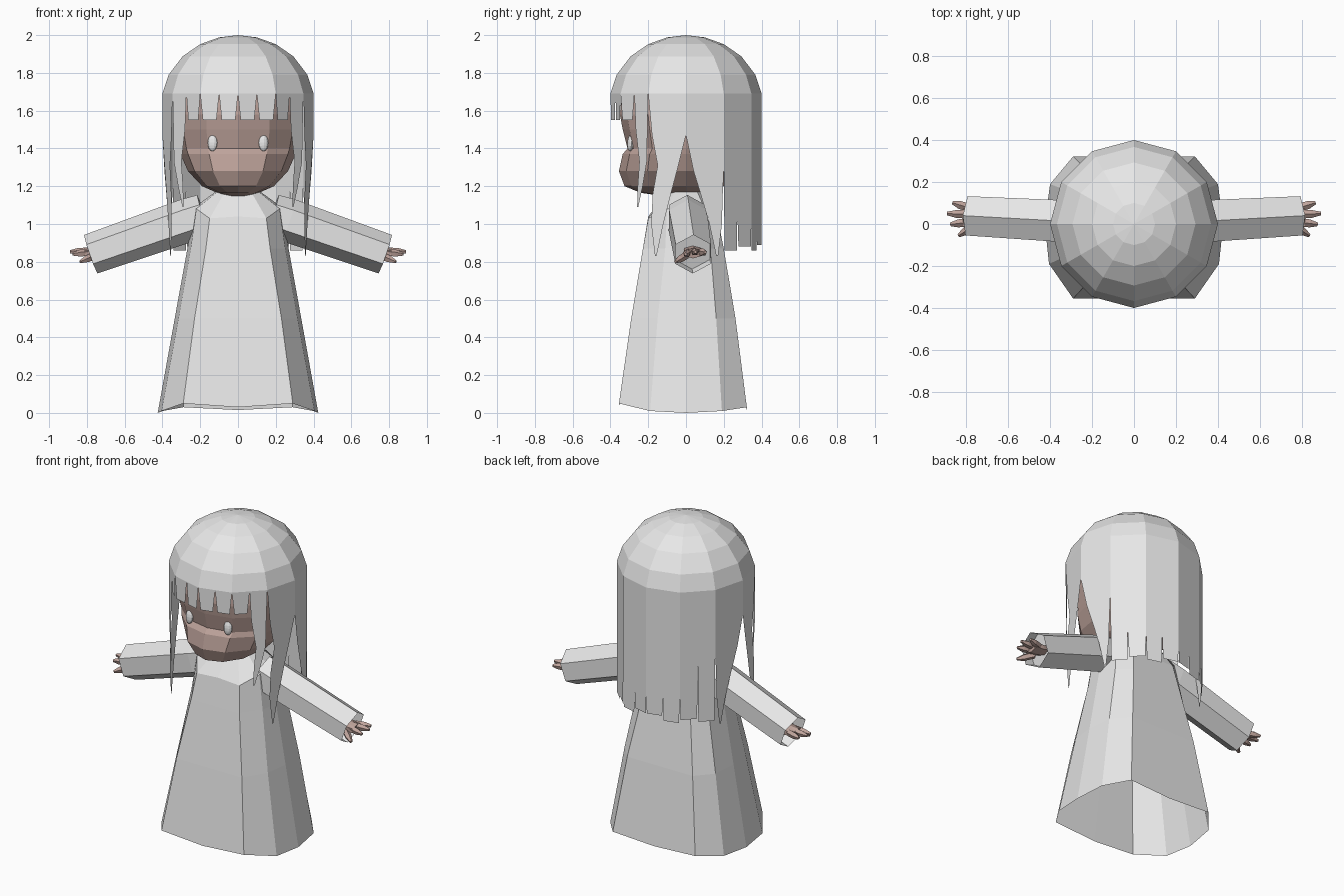
import bpy, bmesh, math
from mathutils import Vector

if "Cube" in bpy.data.objects:
    bpy.data.objects.remove(bpy.data.objects["Cube"])


def material(name, rgb):
    m = bpy.data.materials.new(name)
    m.diffuse_color = (*rgb, 1)
    m.use_nodes = True
    m.node_tree.nodes["Principled BSDF"].inputs["Base Color"].default_value = m.diffuse_color
    return m


CLOTH = material("pale_grey", (0.8, 0.8, 0.8))
SKIN = material("skin", (0.52, 0.37, 0.33))


def make(name, bm, mat, mirror=False, normals=True):
    bmesh.ops.remove_doubles(bm, verts=bm.verts, dist=0.0005)
    if normals:
        bmesh.ops.recalc_face_normals(bm, faces=bm.faces)
    me = bpy.data.meshes.new(name)
    bm.to_mesh(me)
    bm.free()
    me.materials.append(mat)
    ob = bpy.data.objects.new(name, me)
    bpy.context.collection.objects.link(ob)
    if mirror:
        mod = ob.modifiers.new("mirror", 'MIRROR')
        mod.use_clip = True
        mod.merge_threshold = 0.0005
    return ob


def loft(bm, rings, closed=True, cap_start=False, cap_end=False):
    """Skin a list of point rings with quads."""
    vs = [[bm.verts.new(p) for p in r] for r in rings]
    n = len(rings[0])
    for a, b in zip(vs, vs[1:]):
        for i in range(n if closed else n - 1):
            j = (i + 1) % n
            bm.faces.new((a[i], a[j], b[j], b[i]))
    if cap_start:
        bm.faces.new(vs[0][::-1])
    if cap_end:
        bm.faces.new(vs[-1])


def tube(bm, stations, sides, flat=1.0):
    """Tapered prism through (point, radius) stations, a corner pointing up."""
    d = (Vector(stations[-1][0]) - Vector(stations[0][0])).normalized()
    u = Vector((0, 0, 1)).cross(d).normalized()
    v = d.cross(u)
    rings = []
    for p, r in stations:
        ring = []
        for i in range(sides):
            a = math.pi / 2 + math.tau * i / sides
            ring.append(Vector(p) + u * r * math.cos(a) + v * r * flat * math.sin(a))
        rings.append(ring)
    loft(bm, rings, cap_start=True, cap_end=True)


# Head: twelve-sided, flattened face with a pushed-out muzzle
head_rings = []
for z, rx, front, back in [
        (1.14, 0.04, 0.07, 0.04), (1.165, 0.11, 0.24, 0.12), (1.20, 0.19, 0.325, 0.2),
        (1.28, 0.265, 0.355, 0.27), (1.37, 0.305, 0.335, 0.3), (1.40, 0.315, 0.31, 0.3),
        (1.50, 0.335, 0.335, 0.31), (1.58, 0.335, 0.35, 0.31), (1.69, 0.32, 0.34, 0.31),
        (1.82, 0.22, 0.22, 0.22)]:
    ring = []
    for i in range(12):
        a = math.tau * i / 12
        c = math.cos(a)
        y = -front * c ** 0.8 if c > 1e-6 else back * -min(c, 0)
        ring.append((rx * math.sin(a), y, z))
    head_rings.append(ring)
bm = bmesh.new()
loft(bm, head_rings, cap_start=True, cap_end=True)
make("head", bm, SKIN)

# Eyes
for side, label in ((1, "right"), (-1, "left")):
    bpy.ops.mesh.primitive_uv_sphere_add(segments=12, ring_count=8, radius=1,
                                         location=(0.135 * side, -0.293, 1.43),
                                         rotation=(-0.1, 0, 0.2 * side))
    eye = bpy.context.object
    eye.name = label + "_eye"
    eye.scale = (0.026, 0.018, 0.045)
    eye.data.materials.append(CLOTH)

# Hair cap: twelve-sided dome
bm = bmesh.new()
dome = [(0.4, 1.69), (0.367, 1.79), (0.293, 1.888), (0.2, 1.952), (0.1, 1.988), (0.0, 2.0)]
loft(bm, [[(r * math.sin(math.tau * i / 12), -r * math.cos(math.tau * i / 12), z)
           for i in range(12)] for r, z in dome])
make("hair_cap", bm, CLOTH)


# Hair strands hang on the twelve-sided cylinder; t counts sides from the front
def on_hair(t, z):
    k = min(math.floor(t + 1e-6), 5)
    p, q = [Vector((0.4 * math.sin(math.radians(30 * s)),
                    -0.4 * math.cos(math.radians(30 * s)), z)) for s in (k, k + 1)]
    return p.lerp(q, t - k)


def strand(bm, side, rows):
    loft(bm, [[on_hair(side + a, z), on_hair(side + b, z)] for a, b, z in rows], closed=False)


bm = bmesh.new()
for k in range(3):
    a = k % 2 * 0.5
    strand(bm, k // 2, [(a, a + 0.5, 1.69), (a + 0.07, a + 0.43, 1.55)])
make("fringe", bm, CLOTH, True)

bm = bmesh.new()
strand(bm, 1, [(0.5, 1, 1.69), (0.55, 0.97, 1.5), (0.68, 0.95, 1.33), (0.62, 0.8, 1.2),
               (0.6, 0.64, 1.09)])
strand(bm, 2, [(0, 1, 1.69), (0.1, 1, 1.47), (0.25, 0.8, 1.31), (0.12, 0.6, 1.16),
               (0.08, 0.4, 1.0), (0.18, 0.22, 0.83)])
strand(bm, 3, [(0, 1, 1.69), (0, 1, 1.47), (0.2, 1, 1.28), (0.4, 0.97, 1.15),
               (0.62, 0.95, 1.0), (0.8, 0.85, 0.83)])
make("side_locks", bm, CLOTH, True)

bm = bmesh.new()
for k, (slit, low) in enumerate([(1.28, 0.86), (1.02, 0.88), (1.05, 0.86), (1.0, 0.89)]):
    a = k % 2 * 0.5
    strand(bm, 4 + k // 2, [(a, a + 0.5, 1.69), (a, a + 0.5, slit),
                            (a + 0.03, a + 0.48, low)])
make("back_hair", bm, CLOTH, True)

# Dress: right half lofted from hem to collar, open underneath
bm = bmesh.new()
loft(bm, [
    [(0, -.355, .03), (.29, -.355, .05), (.405, -.19, .01), (.425, 0, 0),
     (.4, .19, .01), (.29, .322, .03), (0, .322, .015)],
    [(0, -.29, .5), (.23, -.29, .5), (.315, -.15, .5), (.335, 0, .5),
     (.32, .16, .5), (.23, .262, .5), (0, .262, .5)],
    [(0, -.228, .87), (.17, -.228, .87), (.25, -.11, .87), (.268, 0, .87),
     (.25, .13, .87), (.17, .2, .87), (0, .2, .87)],
    [(0, -.2, 1.04), (.15, -.2, 1.03), (.22, -.1, 1.08), (.23, 0, 1.09),
     (.22, .1, 1.08), (.15, .17, 1.02), (0, .17, 1.02)],
    [(0, -.1, 1.17), (.07, -.1, 1.17), (.11, -.06, 1.17), (.12, 0, 1.17),
     (.11, .06, 1.17), (.07, .1, 1.17), (0, .1, 1.17)]], closed=False)
make("dress", bm, CLOTH, True)

# Neck joining collar and head
bm = bmesh.new()
loft(bm, [[(0.1 * math.sin(math.tau * i / 8), 0.09 * math.cos(math.tau * i / 8), z)
           for i in range(8)] for z in (1.12, 1.24)], cap_end=True)
make("neck", bm, SKIN)

# Sleeves: hexagonal tubes with a hollow cuff
shoulder, cuff = Vector((0.18, 0.005, 1.05)), Vector((0.78, 0.038, 0.84))
bm = bmesh.new()
tube(bm, [(shoulder, 0.11), (shoulder.lerp(cuff, 0.15), 0.116), (cuff, 0.108)], 6)
bm.faces.ensure_lookup_table()
end = bm.faces[-1]
bmesh.ops.inset_region(bm, faces=[end], thickness=0.012)
for v in end.verts:
    v.co -= (cuff - shoulder).normalized() * 0.07
make("sleeves", bm, CLOTH, True)

# Hands: flat palm, three fingers and a thumb
bm = bmesh.new()
tube(bm, [((0.68, 0.035, 0.87), 0.045), ((0.75, 0.037, 0.85), 0.055),
          ((0.81, 0.038, 0.845), 0.055)], 6, 0.5)
for base, tip in [((.78, .075, .85), (.865, .102, .85)), ((.78, .045, .855), (.89, .05, .852)),
                  ((.78, .01, .85), (.875, -.002, .84)), ((.75, .0, .835), (.835, -.055, .80))]:
    base, tip = Vector(base), Vector(tip)
    tube(bm, [(base, 0.021), (base.lerp(tip, 0.6), 0.02), (tip, 0.009)], 5)
make("hands", bm, SKIN, True)
